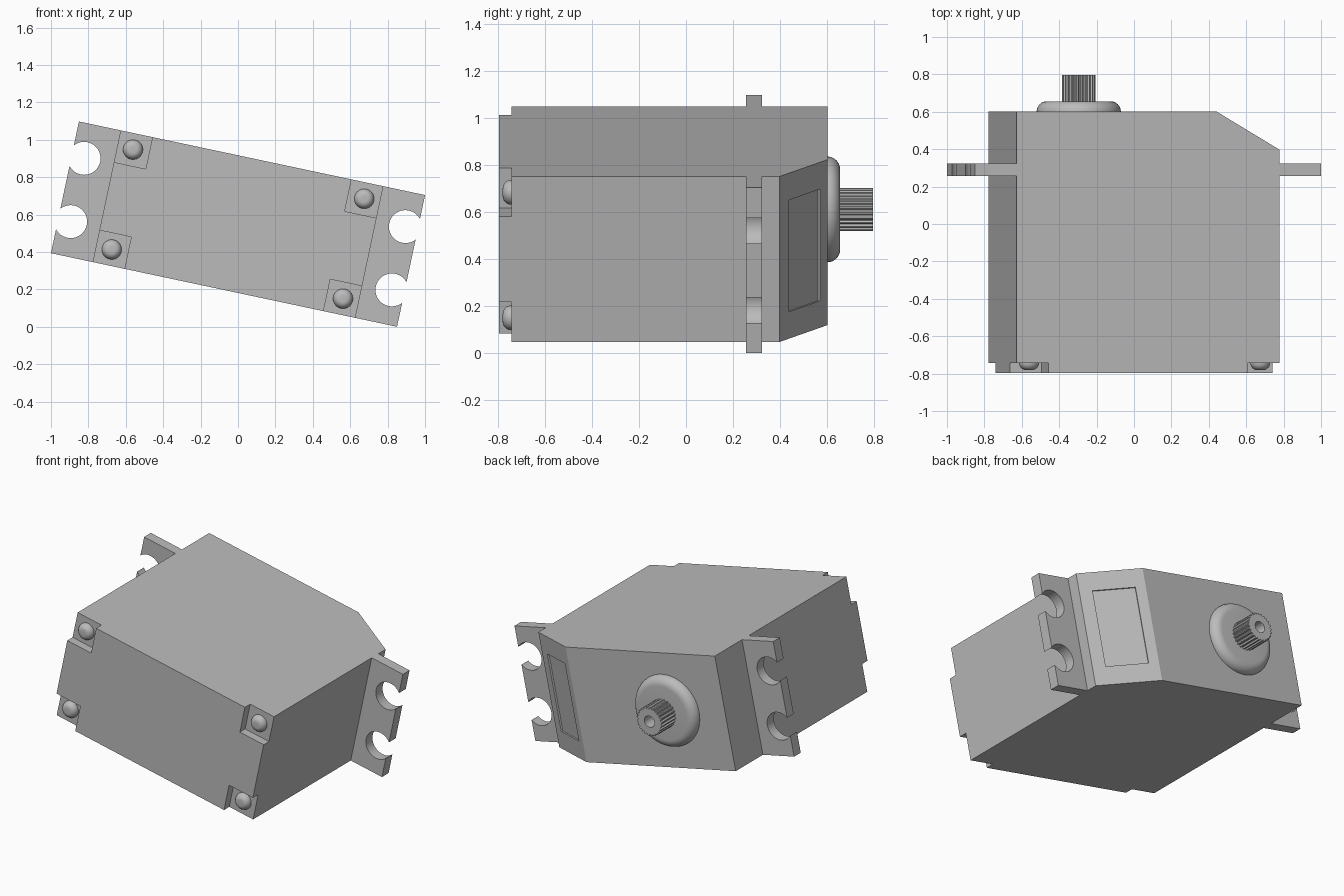
import bpy, bmesh, math
from mathutils import Matrix, Vector

if "Cube" in bpy.data.objects:
    bpy.data.objects.remove(bpy.data.objects["Cube"])

TILT = math.radians(12)
HU, HW, TAB = 0.718, 0.36, 0.946          # body half length, half height, tab reach
CENTRE_Z = TAB * math.sin(TILT) + HW * math.cos(TILT)
PLACE = Matrix.Translation((0, 0, CENTRE_Z)) @ Matrix.Rotation(TILT, 4, 'Y')

grey = bpy.data.materials.new("grey_plastic")
grey.diffuse_color = (0.5, 0.5, 0.5, 1)
grey.use_nodes = True
grey.node_tree.nodes["Principled BSDF"].inputs["Base Color"].default_value = grey.diffuse_color


def finish(bm, name, smooth=False):
    """Turn a bmesh in untilted coordinates into a placed object."""
    bmesh.ops.recalc_face_normals(bm, faces=bm.faces[:])
    bm.transform(PLACE)
    me = bpy.data.meshes.new(name)
    bm.to_mesh(me)
    bm.free()
    me.materials.append(grey)
    ob = bpy.data.objects.new(name, me)
    bpy.context.collection.objects.link(ob)
    if smooth:
        bpy.ops.object.select_all(action='DESELECT')
        bpy.context.view_layer.objects.active = ob
        ob.select_set(True)
        bpy.ops.object.shade_smooth_by_angle(angle=math.radians(35))
    return ob


def prism(name, points, direction):
    """Extrude a flat outline along a direction."""
    bm = bmesh.new()
    face = bm.faces.new([bm.verts.new(p) for p in points])
    ext = bmesh.ops.extrude_face_region(bm, geom=[face])
    bmesh.ops.translate(bm, vec=direction,
                        verts=[v for v in ext["geom"] if isinstance(v, bmesh.types.BMVert)])
    return finish(bm, name)


def lathe(name, rings, u, w, segs=48, teeth=0.0):
    """Rings of (radius, y, toothed) around the y axis, capped at both ends."""
    bm = bmesh.new()
    loops = []
    for r, y, toothed in rings:
        loop = []
        for i in range(segs):
            a = 2 * math.pi * i / segs
            rr = r - teeth if toothed and i % 4 > 1 else r
            loop.append(bm.verts.new((u + rr * math.cos(a), y, w + rr * math.sin(a))))
        loops.append(loop)
    for a, b in zip(loops, loops[1:]):
        for i in range(segs):
            j = (i + 1) % segs
            bm.faces.new((a[i], a[j], b[j], b[i]))
    bm.faces.new(loops[0])
    bm.faces.new(loops[-1])
    return finish(bm, name, smooth=True)


def cut(target, cutter):
    mod = target.modifiers.new("cut", 'BOOLEAN')
    mod.operation = 'DIFFERENCE'
    mod.solver = 'EXACT'
    mod.object = cutter
    bpy.context.view_layer.objects.active = target
    bpy.ops.object.modifier_apply(modifier=mod.name)
    bpy.data.objects.remove(cutter)


def dome(radius, flat, y0, y1, steps=8):
    """Rings of a disc with a rounded rim."""
    return [(flat + (radius - flat) * math.cos(t), y0 + (y1 - y0) * math.sin(t), False)
            for t in (math.pi / 2 * k / steps for k in range(steps + 1))]


# Body: box with one bevelled rear corner
FRONT, STEP, BACK = -0.796, -0.742, 0.602
bev_a, bev_b = Vector((HU, 0.398)), Vector((0.373, BACK))
outline = [(-HU, FRONT), (HU, FRONT), bev_a, bev_b, (-HU, BACK)]
body = prism("body", [(p[0], p[1], -HW) for p in outline], (0, 0, 2 * HW))

# Square steps in the four front corners
NOTCH = 0.174
for su in (-1, 1):
    for sw in (-1, 1):
        u0, u1 = su * (HU - NOTCH), su * (HU + 0.1)
        w0, w1 = sw * (HW - NOTCH), sw * (HW + 0.1)
        cut(body, prism("step_cutter",
                        [(u0, FRONT - 0.1, w0), (u1, FRONT - 0.1, w0),
                         (u1, FRONT - 0.1, w1), (u0, FRONT - 0.1, w1)],
                        (0, STEP - FRONT + 0.1, 0)))

# Shallow panel recess on the bevelled corner
along = bev_b - bev_a
normal = Vector((-along.y, along.x)).normalized()
if normal.y < 0:
    normal.negate()
pa, pb = bev_a + along * 0.2, bev_a + along * 0.845
quad = [pa - normal * 0.01, pb - normal * 0.01, pb + normal * 0.05, pa + normal * 0.05]
cut(body, prism("panel_cutter", [(p.x, p.y, -0.243) for p in quad], (0, 0, 0.486)))

# Mounting tabs with two open round holes each
HOLE_U, HOLE_W, HOLE_R = 0.878, 0.173, 0.088
open_angle = math.acos((TAB - HOLE_U) / HOLE_R)
for side, label in ((-1, "left"), (1, "right")):
    pts = [(HU, HW), (HU, -HW), (TAB, -HW)]
    for cw in (-HOLE_W, HOLE_W):
        for k in range(33):
            t = -open_angle - (2 * math.pi - 2 * open_angle) * k / 32
            pts.append((HOLE_U + HOLE_R * math.cos(t), cw + HOLE_R * math.sin(t)))
    pts.append((TAB, HW))
    tab = prism(label + "_mounting_tab", [(side * u, 0.256, w) for u, w in pts], (0, 0.068, 0))
    bpy.ops.object.select_all(action='DESELECT')
    bpy.context.view_layer.objects.active = tab
    tab.select_set(True)
    bpy.ops.object.shade_smooth_by_angle(angle=math.radians(35))

# Screw heads in the corner steps
for su in (-1, 1):
    for sw in (-1, 1):
        lathe("screw_head", dome(0.053, 0.018, STEP, STEP - 0.038), su * 0.632, sw * 0.273, 32)

# Output collar and splined shaft with a bored end
SHAFT_U = -0.302
lathe("output_collar", dome(0.225, 0.17, BACK, 0.656), SHAFT_U, 0, 64)
lathe("output_shaft",
      [(0.091, 0.64, True), (0.091, 0.796, True), (0.036, 0.796, False), (0.036, 0.68, False)],
      SHAFT_U, 0, 96, teeth=0.009)
